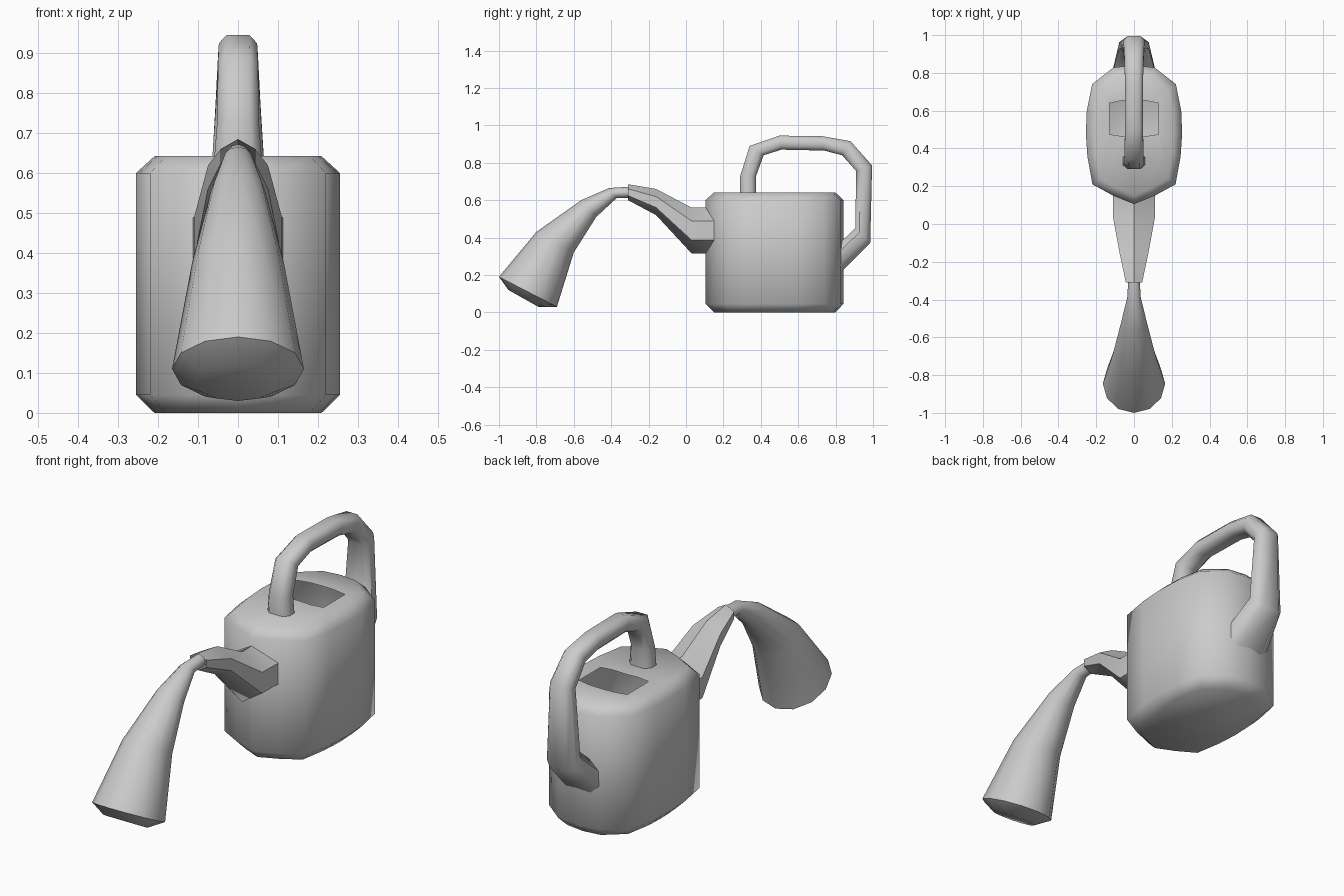
import bpy, bmesh, math
from mathutils import Vector

if "Cube" in bpy.data.objects:
    bpy.data.objects.remove(bpy.data.objects["Cube"])


def loft(name, rings, cap_start=False, cap_end=False, angle=50):
    """Skin a list of equal-length point rings into one smooth-shaded object."""
    bm = bmesh.new()
    loops = [[bm.verts.new(p) for p in ring] for ring in rings]
    n = len(loops[0])
    for a, b in zip(loops, loops[1:]):
        for i in range(n):
            j = (i + 1) % n
            bm.faces.new((a[i], a[j], b[j], b[i]))
    if cap_start:
        bm.faces.new(loops[0][::-1])
    if cap_end:
        bm.faces.new(loops[-1])
    bmesh.ops.recalc_face_normals(bm, faces=bm.faces)
    mesh = bpy.data.meshes.new(name)
    bm.to_mesh(mesh)
    bm.free()
    ob = bpy.data.objects.new(name, mesh)
    bpy.context.collection.objects.link(ob)
    bpy.ops.object.select_all(action='DESELECT')
    ob.select_set(True)
    bpy.context.view_layer.objects.active = ob
    bpy.ops.object.shade_smooth_by_angle(angle=math.radians(angle))
    return ob


def mirrored(half):
    """Mirror a half outline (first and last points on x = 0)."""
    return half + [(-x, y) for x, y in half[-2:0:-1]]


def tube(name, section, stations, **kw):
    """Loft through side-view stations: (upper y, z, lower y, z, half width)."""
    rings = []
    for uy, uz, ly, lz, w in stations:
        up, low = Vector((0, uy, uz)), Vector((0, ly, lz))
        mid, axis = (up + low) / 2, (up - low) / 2
        rings.append([mid + axis * v + Vector((w * u, 0, 0)) for u, v in section])
    return loft(name, rings, **kw)


# Unit cross-sections
hexagon = mirrored([(0, 1), (1, 0.42), (1, -0.42), (0, -1)])
chamfered = [(-0.6, 1), (0.6, 1), (1, 0.45), (1, -0.45),
             (0.6, -1), (-0.6, -1), (-1, -0.45), (-1, 0.45)]
rounded = [(math.sin(i * math.tau / 12), math.cos(i * math.tau / 12)) for i in range(12)]

# Can body: chamfered oval shell with a rectangular filling hole
outline = mirrored([(0, .105), (.11, .15), (.22, .21), (.247, .36), (.255, .48),
                    (.25, .6), (.222, .74), (.11, .828), (0, .842)])
hole = mirrored([(0, .47), (.065, .465), (.13, .475), (.13, .52), (.13, .56),
                 (.13, .60), (.13, .64), (.065, .653), (0, .655)])
inset = [(x * .82, .475 + (y - .475) * .88) for x, y in outline]
body_rings = [[(x, y, z) for x, y in shape] for shape, z in
              ((inset, 0), (outline, .045), (outline, .6), (inset, .642), (hole, .642))]
loft("can_body", body_rings, cap_start=True)

# Spout
tube("spout", hexagon, [
    (.15, .56, .15, .315, .112),
    (.03, .56, .03, .315, .11),
    (-.16, .66, -.16, .52, .075),
    (-.31, .685, -.31, .60, .043)])

# Water stream pouring from the spout
tube("water_stream", rounded, [
    (-.295, .672, -.295, .612, .03),
    (-.41, .665, -.37, .612, .036),
    (-.56, .60, -.48, .51, .068),
    (-.80, .43, -.60, .32, .115),
    (-1.0, .19, -.69, .03, .165),
    (-.95, .12, -.79, .03, .105)], cap_end=True)

# Handle
tube("handle", chamfered, [
    (.29, .63, .375, .63, .06),
    (.29, .73, .375, .73, .052),
    (.34, .89, .415, .84, .05),
    (.50, .945, .51, .87, .048),
    (.73, .942, .74, .865, .048),
    (.88, .915, .835, .84, .05),
    (.995, .785, .91, .755, .056),
    (.985, .37, .905, .45, .078),
    (.825, .21, .80, .35, .112)])
